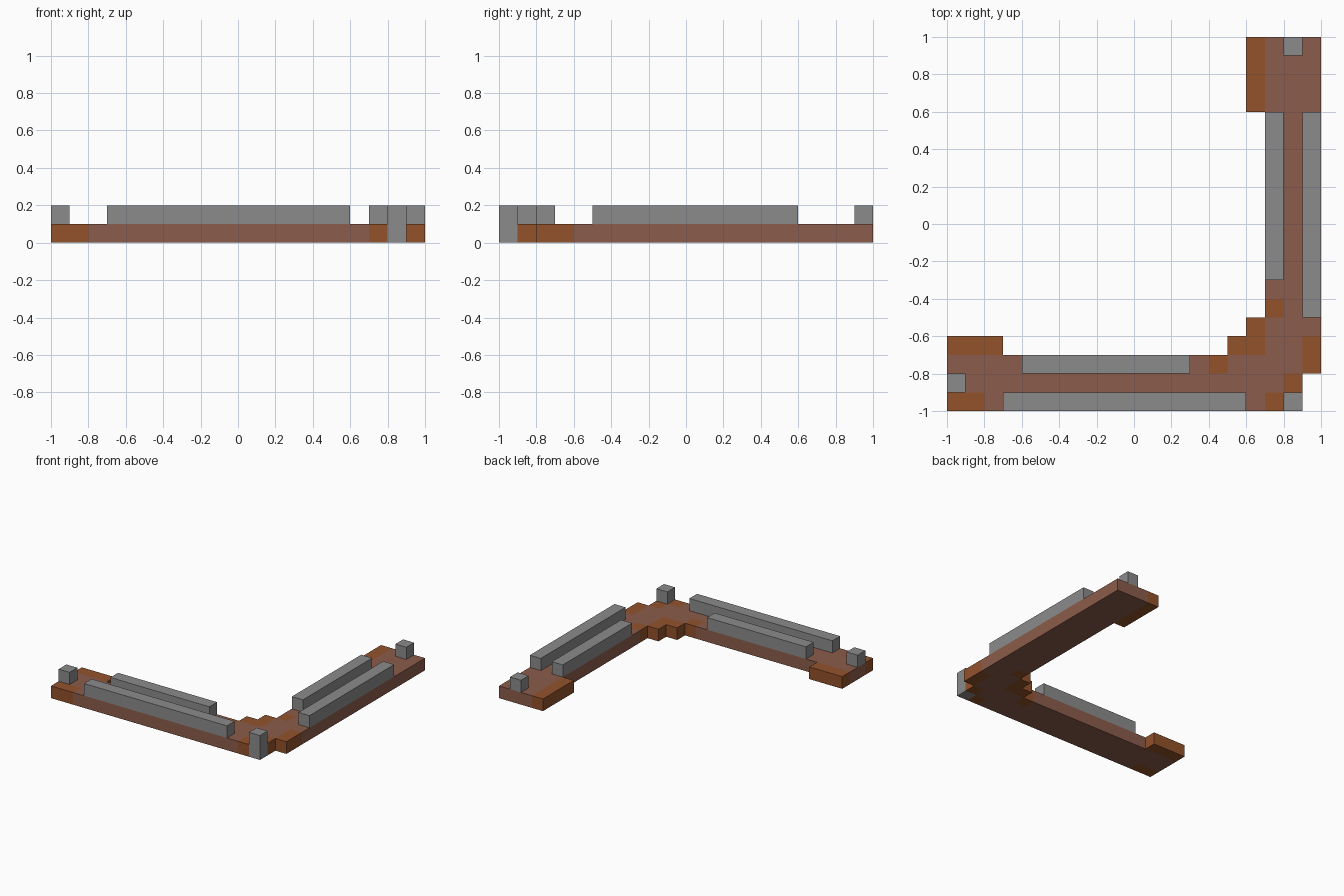
import bpy
import bmesh

cube = bpy.data.objects.get("Cube")
if cube:
    bpy.data.objects.remove(cube, do_unlink=True)

CELL = 0.1


def material(name, rgb):
    m = bpy.data.materials.new(name)
    m.use_nodes = True
    color = (*rgb, 1.0)
    m.diffuse_color = color
    bsdf = next(n for n in m.node_tree.nodes if n.type == "BSDF_PRINCIPLED")
    bsdf.inputs["Base Color"].default_value = color
    return m


brown = material("dull brown wood", (0.26, 0.108, 0.07))
orange = material("orange brown wood", (0.29, 0.085, 0.024))
grey = material("grey stone", (0.26, 0.26, 0.26))


def finish(name, bm, mats):
    bmesh.ops.recalc_face_normals(bm, faces=bm.faces)
    mesh = bpy.data.meshes.new(name)
    bm.to_mesh(mesh)
    bm.free()
    for m in mats:
        mesh.materials.append(m)
    obj = bpy.data.objects.new(name, mesh)
    bpy.context.collection.objects.link(obj)
    return obj


def block(name, x0, y0, x1, y1, z0=1, z1=2):
    """Stone block given by its grid corners."""
    bm = bmesh.new()
    bmesh.ops.create_cube(bm, size=1)
    for v in bm.verts:
        v.co.x = (x1 if v.co.x > 0 else x0) * CELL - 1
        v.co.y = (y1 if v.co.y > 0 else y0) * CELL - 1
        v.co.z = (z1 if v.co.z > 0 else z0) * CELL
    return finish(name, bm, [grey])


# Deck layout: two brown arms, then the orange patches
deck = {}


def paint(index, x0, y0, x1, y1):
    for i in range(x0, x1):
        for j in range(y0, y1):
            deck[i, j] = index


paint(0, 0, 0, 19, 3)
paint(0, 17, 2, 20, 20)
for patch in ((0, 0, 2, 1), (17, 0, 18, 1), (18, 1, 19, 2), (14, 2, 15, 3),
              (19, 2, 20, 4), (0, 3, 3, 4), (15, 3, 17, 4), (16, 4, 17, 5),
              (17, 5, 18, 6), (16, 16, 17, 20)):
    paint(1, *patch)
del deck[18, 0]  # room for the corner post

# Deck: one square per cell, extruded into a solid slab
bm = bmesh.new()
corners = {}


def corner(i, j, k):
    if (i, j, k) not in corners:
        corners[i, j, k] = bm.verts.new((i * CELL - 1, j * CELL - 1, k * CELL))
    return corners[i, j, k]


for (i, j), index in deck.items():
    ring = [(i, j), (i + 1, j), (i + 1, j + 1), (i, j + 1)]
    faces = [[corner(*p, 1) for p in ring], [corner(*p, 0) for p in ring[::-1]]]
    for n, (di, dj) in enumerate(((0, -1), (1, 0), (0, 1), (-1, 0))):
        if (i + di, j + dj) not in deck:
            a, b = ring[n], ring[(n + 1) % 4]
            faces.append([corner(*a, 0), corner(*b, 0), corner(*b, 1), corner(*a, 1)])
    for f in faces:
        bm.faces.new(f).material_index = index
finish("deck", bm, [brown, orange])

# Rails along both arms
block("front_outer_rail", 3, 0, 16, 1)
block("front_inner_rail", 4, 2, 13, 3)
block("side_outer_rail", 19, 5, 20, 16)
block("side_inner_rail", 17, 7, 18, 16)

# Posts at the ends and the corner
block("right_end_post", 0, 1, 1, 2)
block("back_end_post", 18, 19, 19, 20)
block("corner_post", 18, 0, 19, 1, 0, 2)
